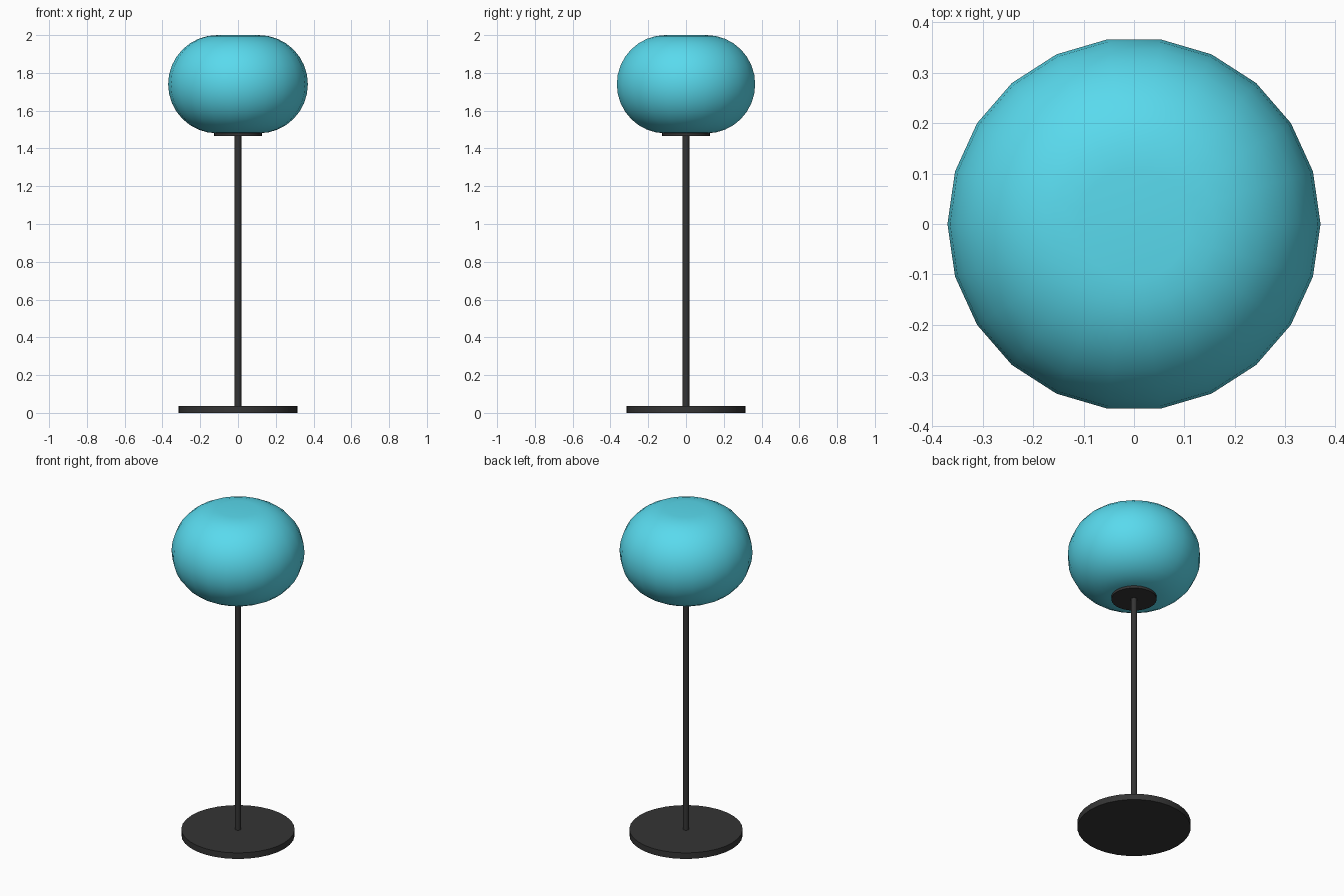
import bpy, bmesh, math

if "Cube" in bpy.data.objects:
    bpy.data.objects.remove(bpy.data.objects["Cube"])


def material(name, color):
    mat = bpy.data.materials.new(name)
    mat.diffuse_color = (*color, 1)
    mat.use_nodes = True
    mat.node_tree.nodes["Principled BSDF"].inputs["Base Color"].default_value = mat.diffuse_color
    return mat


def lathe(name, profile, sides, mat):
    """Revolve (radius, z) points around z and cap both ends."""
    bm = bmesh.new()
    rings = []
    for r, z in profile:
        rings.append([bm.verts.new((r * math.cos(2 * math.pi * i / sides),
                                    r * math.sin(2 * math.pi * i / sides), z))
                      for i in range(sides)])
    for low, high in zip(rings, rings[1:]):
        for i in range(sides):
            j = (i + 1) % sides
            bm.faces.new((low[i], low[j], high[j], high[i]))
    bm.faces.new(rings[0][::-1])
    bm.faces.new(rings[-1])
    mesh = bpy.data.meshes.new(name)
    bm.to_mesh(mesh)
    bm.free()
    mesh.materials.append(mat)
    obj = bpy.data.objects.new(name, mesh)
    bpy.context.collection.objects.link(obj)
    bpy.ops.object.select_all(action='DESELECT')
    obj.select_set(True)
    bpy.context.view_layer.objects.active = obj
    bpy.ops.object.shade_smooth_by_angle(angle=math.radians(35))
    return obj


black = material("black_metal", (0.035, 0.035, 0.035))
cyan = material("cyan_glass", (0.1, 0.7, 0.85))

# Round foot, slim pole and the plate that carries the shade
lathe("base", [(0.315, 0), (0.315, 0.037)], 32, black)
lathe("pole", [(0.0175, 0.037), (0.0175, 1.468)], 16, black)
lathe("shade_plate", [(0.126, 1.467), (0.126, 1.482)], 32, black)

# Squashed globe shade: half-circle profile pushed outwards, flat top and bottom
steps = 16
profile = [(0.11 + 0.26 * math.cos(a), 1.74 + 0.26 * math.sin(a))
           for a in (math.pi * (k / steps - 0.5) for k in range(steps + 1))]
lathe("shade", profile, 22, cyan)
